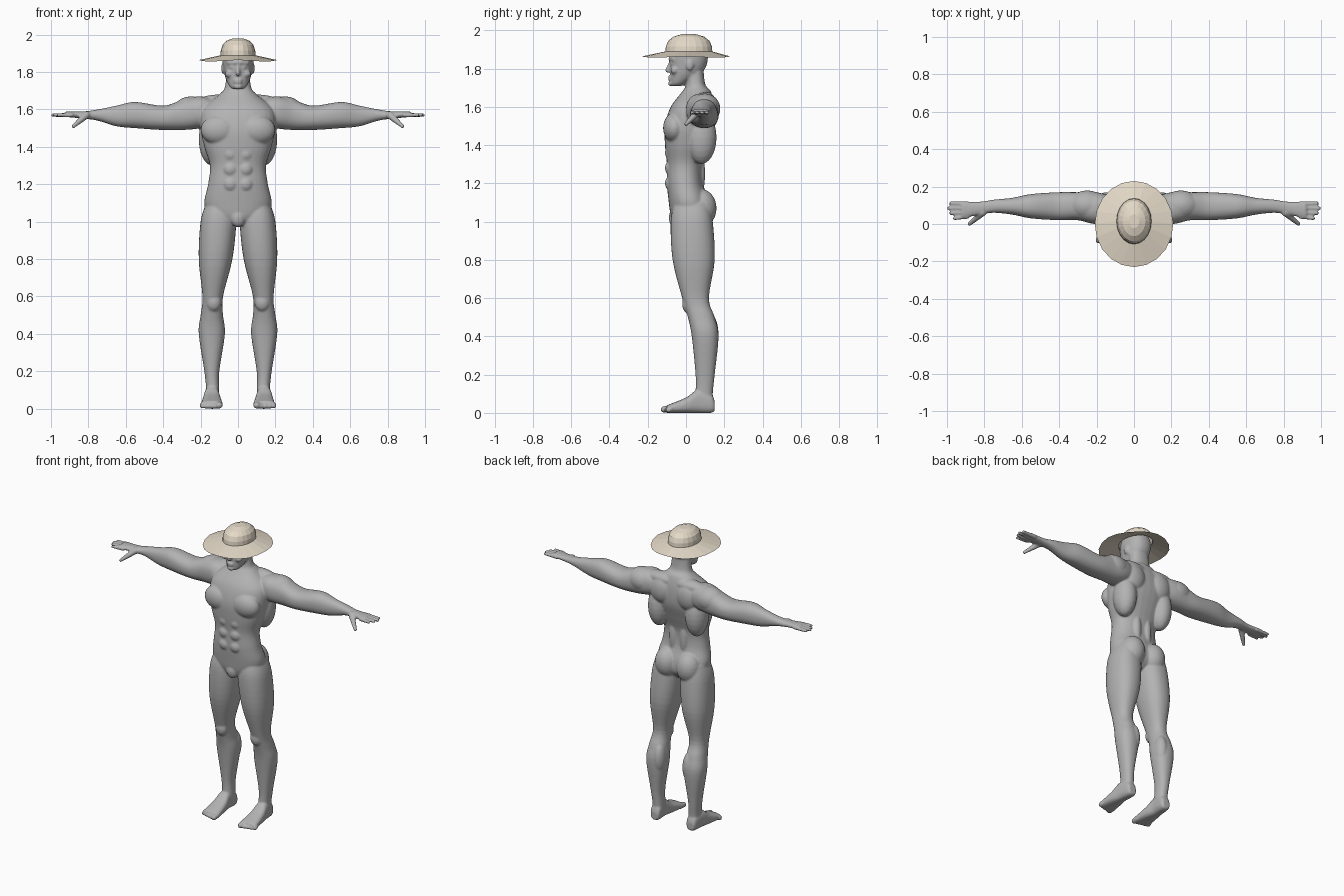
import bpy, bmesh, math
from mathutils import Vector, Matrix

if "Cube" in bpy.data.objects:
    bpy.data.objects.remove(bpy.data.objects["Cube"], do_unlink=True)


def make_material(name, color):
    material = bpy.data.materials.new(name)
    material.use_nodes = True
    material.diffuse_color = color
    shader = material.node_tree.nodes["Principled BSDF"]
    shader.inputs["Base Color"].default_value = color
    return material


def make_object(name, bm, material):
    mesh = bpy.data.meshes.new(name)
    bm.to_mesh(mesh)
    bm.free()
    mesh.materials.append(material)
    obj = bpy.data.objects.new(name, mesh)
    bpy.context.collection.objects.link(obj)
    return obj


def skin_rings(bm, rings, close_start=False, close_end=False):
    """Bridge rings of points into a tube, optionally closing the ends."""
    rows = [[bm.verts.new(point) for point in ring] for ring in rings]
    count = len(rows[0])
    for low, high in zip(rows, rows[1:]):
        for i in range(count):
            j = (i + 1) % count
            bm.faces.new((low[i], low[j], high[j], high[i]))
    if close_start:
        bm.faces.new(reversed(rows[0]))
    if close_end:
        bm.faces.new(rows[-1])


def spline(stations, steps=5):
    """Smooth a list of stations with a Catmull-Rom curve."""
    points = [Vector(station) for station in stations]
    points = [points[0]] + points + [points[-1]]
    result = []
    for before, start, end, after in zip(points, points[1:], points[2:], points[3:]):
        slope_in, slope_out = (end - before) / 2, (after - start) / 2
        for step in range(steps):
            t = step / steps
            ease = t * t * (3 - 2 * t)
            result.append(start.lerp(end, ease)
                          + slope_in * (t * (1 - t) * (1 - t))
                          - slope_out * (t * t * (1 - t)))
    return result + [points[-1]]


def squircle(angle_function, angle, power):
    value = angle_function(angle)
    return math.copysign(abs(value) ** power, value)


def loft(bm, axis, stations, sides=32, power=.88):
    """Each station: place on the axis, then min and max of the other two axes."""
    rings = []
    for place, a_min, a_max, b_min, b_max in spline(stations):
        ring = []
        for i in range(sides):
            angle = math.tau * i / sides
            a = (a_min + a_max + (a_max - a_min) * squircle(math.cos, angle, power)) / 2
            b = (b_min + b_max + (b_max - b_min) * squircle(math.sin, angle, power)) / 2
            point = [a, b]
            point.insert("xyz".index(axis), place)
            ring.append(point)
        rings.append(ring)
    skin_rings(bm, rings, close_start=True, close_end=True)


def loft_centred(bm, stations):
    """Upright symmetric loft: height, half width, front and back."""
    loft(bm, "z", [(z, -half, half, front, back) for z, half, front, back in stations])


def muscle(bm, centre, radii):
    matrix = Matrix.Translation(centre) @ Matrix.Diagonal((*radii, 1))
    bmesh.ops.create_icosphere(bm, subdivisions=3, radius=1, matrix=matrix)


def finger(bm, start, end, start_radius, end_radius, count=14):
    """Tapered round rod made of overlapping balls."""
    start, end = Vector(start), Vector(end)
    for i in range(count):
        t = i / (count - 1)
        radius = start_radius + (end_radius - start_radius) * t
        muscle(bm, start.lerp(end, t), (radius, radius, radius))


skin = make_material("grey skin", (.45, .45, .45, 1))
straw = make_material("pale straw", (.78, .7, .58, 1))

# Leg, with kneecap and calf; paired parts are built on the left
body = bmesh.new()
loft(body, "z", [
    (1.1, .03, .17, -.06, .12), (1, .01, .2, -.08, .14), (.8, .03, .21, -.07, .15),
    (.6, .08, .19, -.02, .12), (.5, .08, .2, .01, .15), (.4, .07, .21, .03, .17),
    (.2, .1, .18, .05, .15), (.1, .1, .17, .05, .14), (.03, .1, .17, .05, .14)])
muscle(body, (.13, .01, .57), (.04, .03, .05))
muscle(body, (.11, .12, .42), (.04, .05, .1))

# Foot and toes
loft(body, "y", [
    (.15, .11, .16, .01, .06), (.13, .1, .17, 0, .1), (.06, .1, .18, 0, .12),
    (0, .09, .19, 0, .08), (-.1, .08, .2, 0, .04)], power=.75)
for i in range(5):
    x = .1 + .023 * i
    radius = .013 if i else .018
    finger(body, (x, -.08, .02), (x, -.115 + .006 * i, radius), radius, radius)

# Arm and palm
loft(body, "x", [
    (.1, .03, .14, 1.53, 1.64), (.2, 0, .17, 1.5, 1.67), (.3, .02, .17, 1.49, 1.65),
    (.4, .02, .17, 1.49, 1.62), (.55, .03, .16, 1.5, 1.64), (.65, .05, .14, 1.51, 1.62),
    (.75, .06, .13, 1.54, 1.6), (.82, .05, .12, 1.55, 1.59), (.92, .03, .12, 1.56, 1.59)])
muscle(body, (.25, .1, 1.59), (.1, .08, .08))

# Four fingers and the thumb
for i, tip in enumerate((.96, .98, .99, .98)):
    finger(body, (.89, .04 + .023 * i, 1.57), (tip, .03 + .027 * i, 1.57), .013, .01)
finger(body, (.81, .06, 1.57), (.88, 0, 1.51), .02, .011)

# Chest, side, shoulder blade, neck slope, buttock and lower back masses
for centre, radii in (
        ((.1, -.06, 1.49), (.1, .06, .08)),
        ((.14, .08, 1.44), (.07, .08, .14)),
        ((.1, .12, 1.57), (.08, .05, .09)),
        ((.1, .1, 1.64), (.12, .05, .04)),
        ((.08, .08, 1.07), (.08, .08, .1)),
        ((.04, .07, 1.25), (.03, .03, .12))):
    muscle(body, centre, radii)
for row in range(3):
    muscle(body, (.04, -.08, 1.2 + .08 * row), (.04, .03, .04))

# Neck cord, ear, brow, cheek and eye
finger(body, (.06, .04, 1.79), (.01, 0, 1.69), .012, .01)
muscle(body, (.08, .02, 1.82), (.01, .02, .03))
finger(body, (.01, -.083, 1.85), (.05, -.066, 1.85), .01, .01)
muscle(body, (.045, -.06, 1.79), (.025, .02, .02))
muscle(body, (.03, -.073, 1.825), (.013, .011, .007))

# Mirror the paired parts
pieces = body.verts[:] + body.edges[:] + body.faces[:]
for item in bmesh.ops.duplicate(body, geom=pieces)["geom"]:
    if isinstance(item, bmesh.types.BMVert):
        item.co.x *= -1

# Torso, neck and groin
loft_centred(body, [
    (.98, .05, -.06, .08), (1.03, .15, -.08, .12), (1.1, .18, -.09, .12),
    (1.2, .16, -.1, .09), (1.3, .15, -.1, .09), (1.4, .18, -.11, .12),
    (1.5, .2, -.11, .15), (1.6, .19, -.08, .15), (1.68, .1, -.02, .13),
    (1.72, .07, 0, .1), (1.82, .06, 0, .09)])
muscle(body, (0, -.06, 1.02), (.04, .03, .05))

# Head, nose, lips and chin
loft_centred(body, [
    (1.71, .03, -.08, -.02), (1.73, .05, -.08, .01), (1.8, .075, -.083, .1),
    (1.9, .08, -.08, .11), (1.96, .03, -.02, .05)])
finger(body, (0, -.08, 1.835), (0, -.097, 1.79), .008, .012)
for z in (1.757, 1.744):
    muscle(body, (0, -.083, z), (.023, .012, .006))
muscle(body, (0, -.08, 1.722), (.024, .014, .014))

# Fuse everything into one smooth skin
bmesh.ops.recalc_face_normals(body, faces=body.faces[:])
figure = make_object("body", body, skin)
remesh = figure.modifiers.new("fuse", "REMESH")
remesh.mode = "VOXEL"
remesh.voxel_size = .006
remesh.use_smooth_shade = True
relax = figure.modifiers.new("relax", "SMOOTH")
relax.factor = .5
relax.iterations = 5


# Faceted sun hat
def oval(x_radius, y_radius, y, z, wave=0, sides=20):
    angles = [math.tau * i / sides for i in range(sides)]
    return [(x_radius * math.cos(angle), y + y_radius * math.sin(angle),
             z + wave * math.cos(4 * angle)) for angle in angles]


brim = bmesh.new()
skin_rings(brim, [oval(.21, .23, 0, 1.86, wave=.004), oval(.09, .12, .015, 1.89)])
make_object("hat_brim", brim, straw)

crown = bmesh.new()
crown_profile = ((1, 1.885), (.98, 1.915), (.88, 1.945), (.65, 1.967), (.3, 1.98))
skin_rings(crown, [oval(.094 * scale, .123 * scale, .015, z) for scale, z in crown_profile],
           close_end=True)
make_object("hat_crown", crown, straw)
